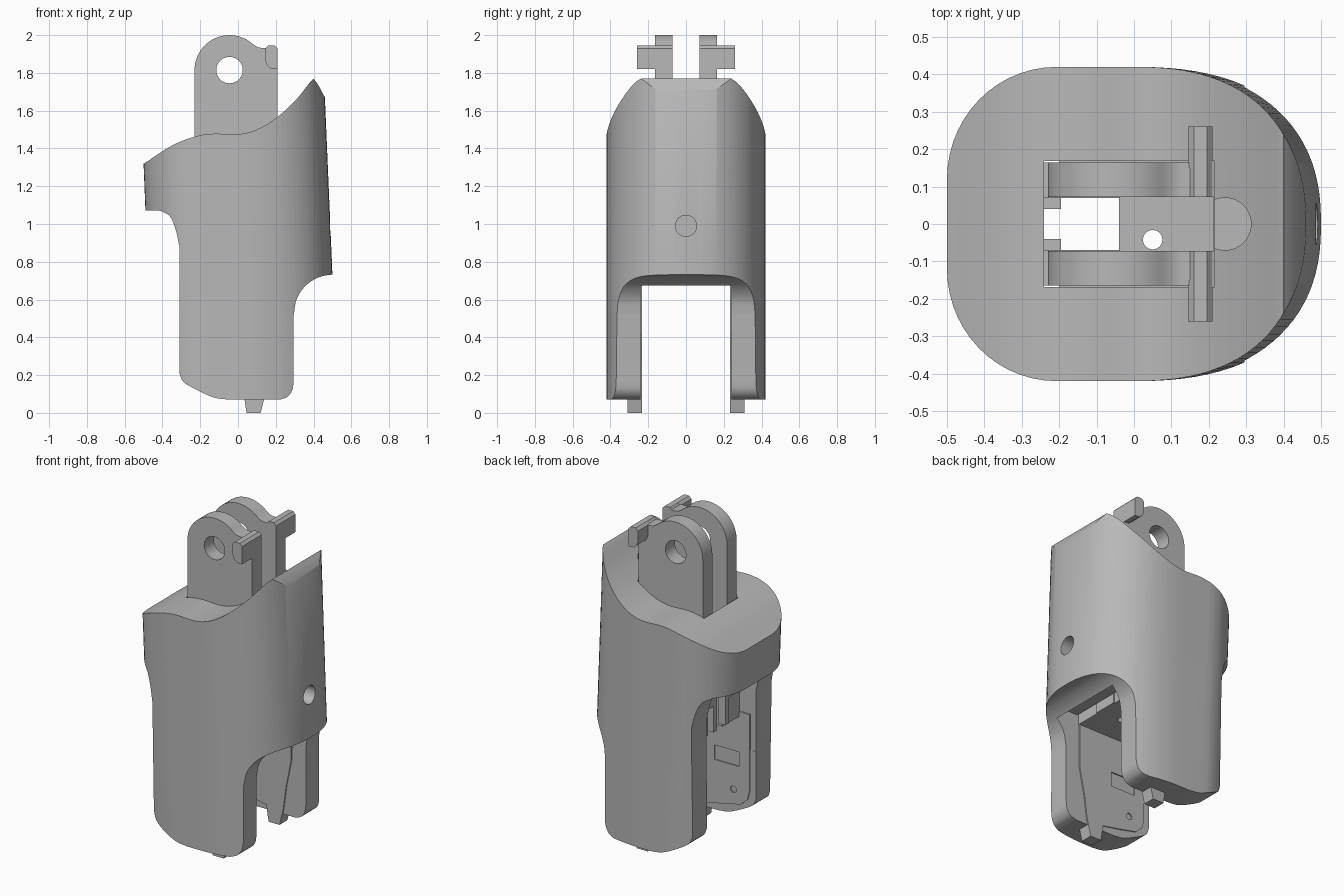
import bpy, bmesh, math
from mathutils import Vector

if "Cube" in bpy.data.objects:
    bpy.data.objects.remove(bpy.data.objects["Cube"])

grey = bpy.data.materials.new("mid_grey")
grey.diffuse_color = (0.48, 0.48, 0.48, 1)
grey.use_nodes = True
grey.node_tree.nodes["Principled BSDF"].inputs["Base Color"].default_value = grey.diffuse_color


def finish(name, bm):
    bmesh.ops.recalc_face_normals(bm, faces=bm.faces[:])
    me = bpy.data.meshes.new(name)
    bm.to_mesh(me)
    bm.free()
    me.materials.append(grey)
    ob = bpy.data.objects.new(name, me)
    bpy.context.collection.objects.link(ob)
    return ob


def loft(name, rings):
    bm = bmesh.new()
    vs = [[bm.verts.new(p) for p in r] for r in rings]
    n = len(vs[0])
    for a, b in zip(vs, vs[1:]):
        for i in range(n):
            j = (i + 1) % n
            bm.faces.new((a[i], a[j], b[j], b[i]))
    bm.faces.new(vs[0][::-1])
    bm.faces.new(vs[-1])
    return finish(name, bm)


def prism(name, pts, y0, y1):
    """Side profile (x, z) extruded along y."""
    return loft(name, [[(x, y, z) for x, z in pts] for y in (y0, y1)])


def box(name, x, y, z):
    return prism(name, [(x[0], z[0]), (x[1], z[0]), (x[1], z[1]), (x[0], z[1])], *y)


def rod(name, a, b, r, n=40):
    a, b = Vector(a), Vector(b)
    q = (b - a).to_track_quat('Z', 'Y')
    ring = [q @ Vector((r * math.cos(t), r * math.sin(t), 0))
            for t in (2 * math.pi * i / n for i in range(n))]
    return loft(name, [[c + p for p in ring] for c in (a, b)])


def activate(ob):
    bpy.ops.object.select_all(action='DESELECT')
    ob.select_set(True)
    bpy.context.view_layer.objects.active = ob


def combine(ob, other, op='DIFFERENCE'):
    m = ob.modifiers.new("cut", 'BOOLEAN')
    m.operation, m.solver, m.object = op, 'EXACT', other
    activate(ob)
    bpy.ops.object.modifier_apply(modifier=m.name)
    bpy.data.objects.remove(other, do_unlink=True)


def smooth(ob, angle=30):
    activate(ob)
    bpy.ops.object.shade_smooth_by_angle(angle=math.radians(angle))


def spline(pts, n=6):
    """Smooth curve through the points."""
    p = [Vector(q) for q in pts]
    p = [2 * p[0] - p[1]] + p + [2 * p[-1] - p[-2]]
    out = []
    for a, b, c, d in zip(p, p[1:], p[2:], p[3:]):
        for i in range(n):
            t = i / n
            out.append(tuple(0.5 * (2 * b + (c - a) * t + (2 * a - 5 * b + 4 * c - d) * t * t
                                    + (3 * b - a - 3 * c + d) * t ** 3)))
    return out + [tuple(p[-2])]


# Sleeve: rounded plan, slightly tapered with height
def plan(z):
    left = -0.5 + 0.04 * (1.32 - z)
    right = 0.5 - 0.0426 * (z - 0.73)
    half = []
    for i in range(25):                      # full right end
        t = math.pi / 2 * i / 24
        half.append((right * math.cos(t) ** 0.85, 0.42 * math.sin(t) ** 0.85))
    for i in range(15):                      # rounded left corner
        t = math.pi / 2 * (1 + i / 14)
        half.append((left + 0.3 + 0.3 * math.cos(t), 0.12 + 0.3 * math.sin(t)))
    back = [(x, -y) for x, y in half[:0:-1]]
    return [(x, y, z) for x, y in half + back]


body = loft("sleeve", [plan(-0.1), plan(2.0)])

# Side outline: swooping top, lip on the left, legs cut in underneath
outline = (spline([(-0.56, 1.28), (-0.49, 1.325), (-0.35, 1.415), (-0.23, 1.462), (-0.13, 1.478),
                   (0, 1.475), (0.1, 1.5), (0.2, 1.56), (0.3, 1.65), (0.385, 1.755)])
           + spline([(0.4, 1.77), (0.425, 1.735), (0.46, 1.67), (0.6, 1.40)], 4)
           + spline([(0.6, 0.735), (0.48, 0.73), (0.41, 0.71), (0.35, 0.665),
                     (0.31, 0.60), (0.295, 0.52)])
           + spline([(0.295, 0.17), (0.287, 0.12), (0.262, 0.085), (0.22, 0.07)], 4)
           + spline([(-0.05, 0.07), (-0.13, 0.082), (-0.23, 0.128), (-0.29, 0.165),
                     (-0.31, 0.21)], 4)
           + spline([(-0.31, 0.88), (-0.33, 0.97), (-0.36, 1.04), (-0.41, 1.07)])
           + [(-0.56, 1.075)])
combine(body, prism("outline_cutter", outline, -0.6, 0.6), 'INTERSECT')

# Open space between the legs, shaft, screw hole and cable pocket
combine(body, box("slot_cutter", (-0.7, 0.36), (-0.24, 0.24), (-0.2, 0.75)))
combine(body, box("cavity_cutter", (-0.7, 0.212), (-0.241, 0.241), (0.5, 1.06)))
combine(body, box("shaft_cutter", (-0.24, 0.215), (-0.168, 0.168), (0.9, 2.2)))
combine(body, rod("screw_cutter", (0.3, 0, 0.99), (0.8, 0, 0.99), 0.056))
combine(body, rod("cable_cutter", (0.243, 0, 1.25), (0.243, 0, 2.2), 0.07))
smooth(body)

# Bracket ears: rounded tops with an eye and a stepped shoulder
cx, cz, r = -0.045, 1.815, 0.185
ear = [(-0.23, 1.0)]
for i in range(25):
    t = math.pi - math.radians(132) * i / 24
    ear.append((cx + r * math.cos(t), cz + r * math.sin(t)))
ear += [(0.105, 1.936), (0.125, 1.932), (0.15, 1.932), (0.16, 1.945), (0.195, 1.945),
        (0.21, 1.93), (0.21, 1.0)]
peg = [(0.145, 1.93), (0.16, 1.945), (0.195, 1.945), (0.21, 1.93),
       (0.21, 1.82), (0.178, 1.82), (0.155, 1.838), (0.145, 1.865)]
# Latch plate inside each leg, with a foot below the leg
latch = [(-0.27, 0.72), (-0.27, 0.25), (-0.255, 0.19), (-0.21, 0.15), (-0.1, 0.125),
         (0.03, 0.10), (0.045, 0.0), (0.12, 0.0), (0.145, 0.10), (0.165, 0.25),
         (0.2, 0.42), (0.2, 0.72)]

for s, side in ((-1, "front"), (1, "back")):
    e = prism(side + "_ear", ear, s * 0.072, s * 0.165)
    combine(e, rod("eye_cutter", (cx, -0.5, cz), (cx, 0.5, cz), 0.07))
    smooth(e)
    smooth(prism(side + "_peg", peg, s * 0.15, s * 0.26))
    box(side + "_bracket_base", (-0.2, 0.205), (s * 0.07, s * 0.237), (0.69, 1.05))
    box(side + "_hook", (-0.24, -0.195), (s * 0.04, s * 0.075), (0.72, 0.95))
    box(side + "_hook_arm", (-0.24, -0.195), (s * 0.07, s * 0.165), (0.88, 1.05))
    p = prism(side + "_latch", latch, s * 0.233, s * 0.31)
    combine(p, rod("pin_cutter", (-0.16, -0.5, 0.23), (-0.16, 0.5, 0.23), 0.02, 20))
    combine(p, box("window_cutter", (-0.2, -0.03), (s * 0.2, s * 0.4), (0.38, 0.47)))

# Centre block between the ears, with a small drilled hole
block = box("centre_block", (-0.04, 0.212), (-0.074, 0.074), (0.69, 1.4))
combine(block, rod("drill_cutter", (0.05, -0.042, 0.5), (0.05, -0.042, 1.6), 0.026, 24))
